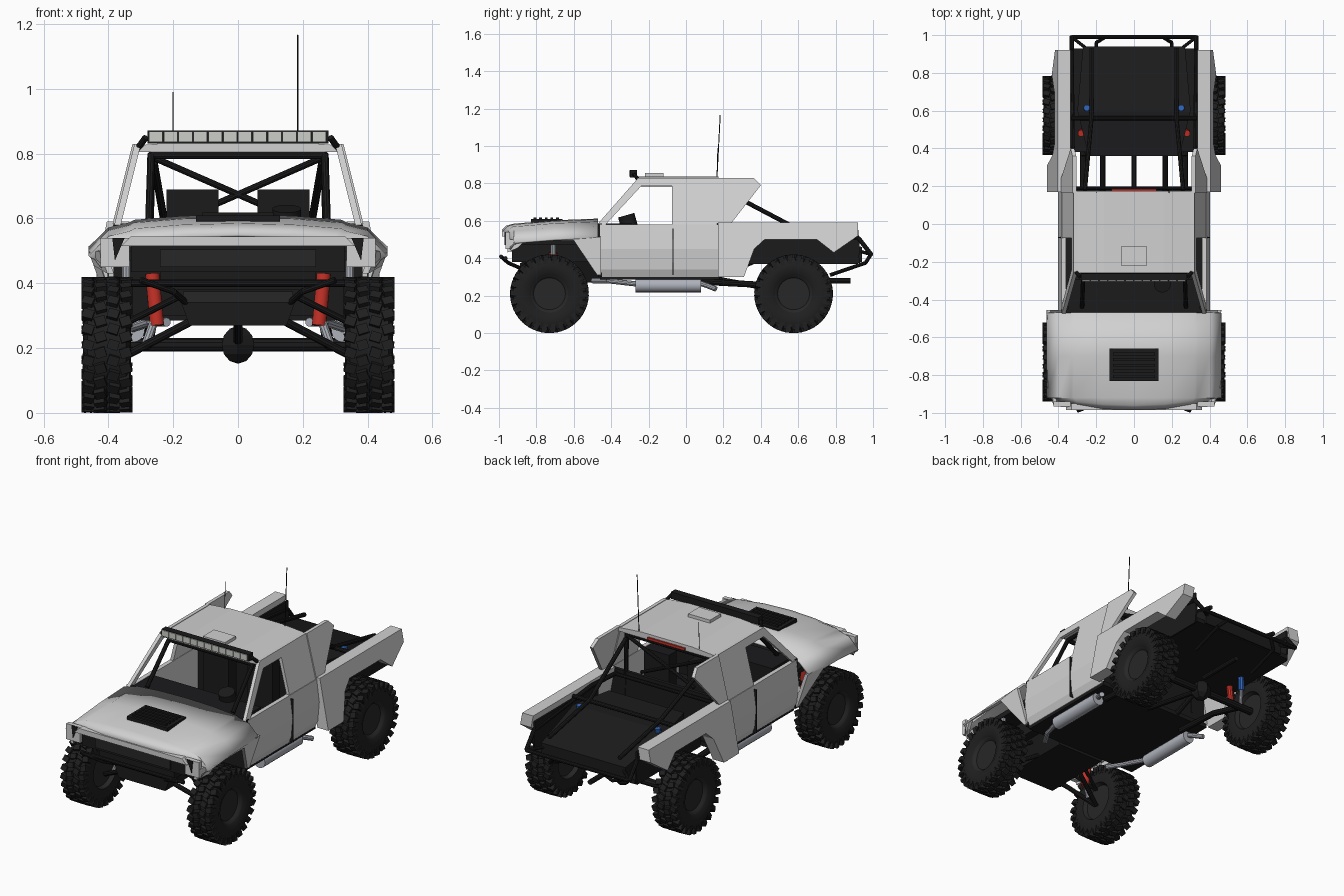
import bpy, bmesh, math
from mathutils import Vector, Matrix

if "Cube" in bpy.data.objects:
    bpy.data.objects.remove(bpy.data.objects["Cube"])


def material(name, r, g, b):
    m = bpy.data.materials.new(name)
    m.use_nodes = True
    m.diffuse_color = (r, g, b, 1)
    m.node_tree.nodes["Principled BSDF"].inputs["Base Color"].default_value = (r, g, b, 1)
    return m


BODY = material("body grey white", .64, .64, .64)
BLACK = material("black", .011, .011, .012)
RUBBER = material("tyre rubber", .014, .014, .014)
RIM = material("dark rim", .02, .02, .021)
SILVER = material("silver metal", .42, .44, .49)
RED = material("red", .55, .03, .02)
BLUE = material("blue", .03, .13, .5)
LENS = material("lamp lens", .6, .62, .58)


def finish(name, bm, mats, mirror=False, smooth=False):
    bmesh.ops.recalc_face_normals(bm, faces=bm.faces)
    me = bpy.data.meshes.new(name)
    bm.to_mesh(me)
    bm.free()
    for m in mats:
        me.materials.append(m)
    ob = bpy.data.objects.new(name, me)
    bpy.context.collection.objects.link(ob)
    if smooth:
        bpy.ops.object.select_all(action='DESELECT')
        ob.select_set(True)
        bpy.context.view_layer.objects.active = ob
        bpy.ops.object.shade_smooth_by_angle(angle=math.radians(35))
    if mirror:
        ob.modifiers.new("Mirror", 'MIRROR').use_mirror_merge = False
    return ob


def solid(name, ring_a, ring_b, mat, mirror=False):
    # closed solid between two matching outlines
    bm = bmesh.new()
    a = [bm.verts.new(p) for p in ring_a]
    b = [bm.verts.new(p) for p in ring_b]
    bm.faces.new(a)
    bm.faces.new(b)
    for i in range(len(a)):
        j = (i + 1) % len(a)
        bm.faces.new((a[i], a[j], b[j], b[i]))
    return finish(name, bm, [mat], mirror)


def sheet(name, outline, x_at, t, mat):
    # mirrored side panel from a (y, z) outline
    return solid(name, [(x_at(y, z), y, z) for y, z in outline],
                 [(x_at(y, z) - t, y, z) for y, z in outline], mat, True)


def prism(name, outline, y0, y1, mat, mirror=False):
    # (x, z) outline pulled along y
    return solid(name, [(x, y0, z) for x, z in outline], [(x, y1, z) for x, z in outline], mat, mirror)


def box(name, x0, x1, y0, y1, z0, z1, mat, mirror=False):
    return prism(name, [(x0, z0), (x1, z0), (x1, z1), (x0, z1)], y0, y1, mat, mirror)


def tube(name, pts, r, mat, mirror=False, n=10):
    bm = bmesh.new()
    for p, q in zip(pts, pts[1:]):
        p, q = Vector(p), Vector(q)
        d = q - p
        m = Matrix.Translation((p + q) / 2) @ d.to_track_quat('Z', 'Y').to_matrix().to_4x4()
        bmesh.ops.create_cone(bm, cap_ends=True, segments=n, radius1=r, radius2=r, depth=d.length, matrix=m)
    return finish(name, bm, [mat], mirror, True)


# Wheels: spun carcass with dished rim and rows of tread lugs
def wheel(name, y):
    bm = bmesh.new()
    prof = [(.045, 0), (.045, .085), (.062, .1), (.066, .112), (.074, .13), (.074, .165), (.06, .195),
            (-.06, .195), (-.074, .165), (-.068, .11), (-.045, .1), (-.045, 0)]
    vs = [bm.verts.new((x, 0, r)) for x, r in prof]
    es = [bm.edges.new(e) for e in zip(vs, vs[1:])]
    bmesh.ops.spin(bm, geom=vs + es, cent=(0, 0, 0), axis=(1, 0, 0), angle=math.tau, steps=40)
    bmesh.ops.remove_doubles(bm, verts=bm.verts, dist=.0005)
    for f in bm.faces:
        c = f.calc_center_median()
        f.material_index = 1 if math.hypot(c.y, c.z) < .105 else 0
    count = 26
    for i in range(count):
        for k, x in enumerate((-.058, -.02, .02, .058)):
            ang = math.tau * (i + .5 * (k % 2)) / count
            outer = abs(x) > .04
            m = (Matrix.Rotation(ang, 4, 'X') @ Matrix.Translation((x, 0, .194))
                 @ Matrix.Rotation(.3 if k % 2 else -.3, 4, 'Z')
                 @ Matrix.Diagonal((.034, .03, .032 if not outer else .03, 1)))
            bmesh.ops.create_cube(bm, size=1, matrix=m)
            if outer:
                m = (Matrix.Rotation(ang, 4, 'X') @ Matrix.Translation((math.copysign(.07, x), 0, .178))
                     @ Matrix.Diagonal((.01, .024, .034, 1)))
                bmesh.ops.create_cube(bm, size=1, matrix=m)
    bmesh.ops.translate(bm, verts=bm.verts, vec=(.405, y, .21))
    finish(name, bm, [RUBBER, RIM], True, True)


wheel("front_wheels", -.73)
wheel("rear_wheels", .575)

# Crowned hood and fender tops as one lofted skin
bm = bmesh.new()
cols = [(0, 0), (.17, -.004), (.32, -.016), (.335, -.024), (.40, -.04), (.462, -.1)]
cols = [(-x, d) for x, d in cols[:0:-1]] + cols
rows = [(-.985, .55, .92), (-.96, .575, .96), (-.92, .585, 1), (-.7, .603, 1), (-.47, .612, 1)]
grid = [[bm.verts.new((x * w, y + .04 * (abs(x) / .46) ** 2 * (y < -.95), z + d)) for x, d in cols]
        for y, z, w in rows]
for r0, r1 in zip(grid, grid[1:]):
    for i in range(len(cols) - 1):
        bm.faces.new((r0[i], r0[i + 1], r1[i + 1], r1[i]))
hood = finish("hood_and_fender_tops", bm, [BODY], False, True)
hood.modifiers.new("Thickness", 'SOLIDIFY').thickness = .012

# Fender sides, cut by the wheel arch and tucked in below
sheet("front_fender_side", [(-.955, .43), (-.9, .455), (-.86, .495), (-.6, .495), (-.475, .31), (-.455, .31),
                            (-.455, .515), (-.955, .5)],
      lambda y, z: (.462 if y > -.94 else .428) - max(0, .5 - z) * .36, .02, BODY)
box("fender_nose", .335, .425, -.965, -.94, .45, .54, BODY, True)
prism("headlight_pocket", [(.35, .54), (.388, .54), (.38, .47)], -.97, -.962, BLACK, True)
prism("nose_lip", [(-.36, .515), (.36, .515), (.33, .545), (-.33, .545)], -.985, -.95, BODY)
box("grille", -.33, .33, -.955, -.93, .435, .52, BLACK)
box("grille_slot", -.24, .24, -.965, -.952, .45, .505, RIM)
box("hood_vent", -.13, .13, -.83, -.66, .59, .61, BLACK)
for i in range(5):
    box("vent_louvre", -.11, .11, -.815 + i * .03, -.8 + i * .03, .605, .618, BLACK)

# Engine bay, front skid plate and chassis floor
box("engine_bay", -.24, .24, -.93, -.46, .38, .55, BLACK)
box("bay_shelf", .24, .36, -.9, -.46, .47, .5, BLACK, True)
prism("front_skid", [(-.19, .38), (-.15, .27), (.15, .27), (.19, .38)], -.88, -.46, BLACK)
box("skid_slot", -.17, .17, -.887, -.88, .34, .375, RIM)
box("cab_floor", -.37, .37, -.46, .18, .285, .31, BLACK)
box("firewall", -.385, .385, -.47, -.45, .3, .585, BLACK)
box("cab_bulkhead", -.37, .37, .15, .17, .3, .58, BLACK)

# Cab: bulged door skins, window frame, sail panels, roof
prism("door_and_sill", [(.375, .3), (.392, .34), (.402, .45), (.385, .58), (.36, .58), (.36, .3)],
      -.46, .17, BODY, True)
box("door_seam", .38, .4035, -.073, -.068, .31, .56, BLACK, True)


def cab_x(y, z):
    return .382 - (z - .58) * .25


sheet("window_frame", [(-.475, .58), (-.255, .83), (.165, .83), (.165, .58), (-.075, .58), (-.075, .785),
                       (-.24, .785), (-.43, .58)], cab_x, .02, BODY)
sheet("sail_panel", [(.165, .83), (.36, .83), (.4, .79), (.24, .585), (.165, .585)],
      lambda y, z: cab_x(y, z) + .006, .02, BODY)
prism("roof", [(-.318, .805), (-.305, .826), (-.16, .838), (.16, .838), (.305, .826), (.318, .805)],
      -.26, .175, BODY)
box("roof_scoop", -.07, .07, -.22, -.12, .835, .856, BODY)
box("brake_light", -.12, .12, .175, .184, .808, .822, RED)

# Cab interior
box("dashboard", -.35, .35, -.45, -.29, .45, .585, BLACK)
box("seat_base", .06, .22, -.2, .06, .31, .42, BLACK, True)
box("seat_back", .06, .22, .0, .07, .4, .69, BLACK, True)
tube("steering_column", [(.15, -.33, .56), (.15, -.27, .59)], .01, BLACK)
tube("steering_wheel", [(.15, -.32, .63), (.15, -.3, .56)], .045, BLACK, n=14).scale = (1, 1, 1)

# Roll cage
tube("cage_front_post", [(.275, -.44, .59), (.268, -.25, .795), (.268, .16, .795), (.275, .16, .35)], .012, BLACK, True)
tube("cage_cross", [(.265, .165, .79), (-.17, .165, .6)], .01, BLACK, True)
tube("cage_rear_brace", [(.26, .18, .775), (.225, .56, .575), (.225, .93, .5)], .012, BLACK, True)
for y in (-.25, .16):
    tube("cage_roof_bar", [(-.268, y, .795), (.268, y, .795)], .012, BLACK)

# Light bar and antennas
box("light_bar", -.28, .28, -.3, -.262, .832, .872, BLACK)
for i in range(12):
    x = -.275 + i * .0459
    box("light_bar_lens", x, x + .042, -.305, -.299, .836, .869, LENS)
tube("light_bar_mount", [(.285, -.28, .85), (.31, -.25, .815)], .01, BLACK, True)
tube("tall_antenna", [(.185, .165, .82), (.185, .183, 1.167)], .0025, BLACK)
tube("short_antenna", [(-.2, .165, .82), (-.2, .168, .99)], .0015, BLACK)

# Bedsides with arch cut-out, dark liners and bed tray
sheet("bedside", [(.17, .3), (.31, .3), (.365, .45), (.42, .5), (.7, .5), (.79, .43), (.92, .52), (.92, .59), (.17, .59)],
      lambda y, z: .405 + (.59 - z) * .19, .07, BODY)
sheet("bed_liner", [(.34, .37), (.92, .37), (.93, .45), (.92, .56), (.34, .56)], lambda y, z: .332, .01, BLACK)
solid("bed_tray", [(x * .8, .36, z) for x, z in ((-.3, .44), (.3, .44), (.3, .55), (-.3, .55))],
      [(x, .6, z) for x, z in ((-.3, .42), (.3, .42), (.3, .545), (-.3, .545))], BLACK)
solid("bed_tray_tail", [(x, .6, z) for x, z in ((-.3, .42), (.3, .42), (.3, .545), (-.3, .545))],
      [(x * .9, .94, z) for x, z in ((-.3, .38), (.3, .38), (.3, .46), (-.3, .46))], BLACK)
box("bed_underside", -.325, .325, .38, .93, .375, .4, BLACK)
tube("bed_rail", [(.32, .18, .56), (.325, .4, .57), (.33, .92, .51), (.33, .99, .42)], .012, BLACK, True)
tube("bed_crossbar", [(-.33, .56, .57), (.33, .56, .57)], .012, BLACK)
tube("chassis_rail", [(.165, .16, .3), (.165, .4, .4)], .015, BLACK, True)
tube("bed_front_crossbar", [(-.32, .19, .56), (.32, .19, .56)], .01, BLACK)

# Bumpers
tube("rear_bumper_bar", [(-.33, .99, .42), (.33, .99, .42)], .011, BLACK)
tube("rear_bumper_stay", [(.33, .99, .42), (.24, .92, .44)], .009, BLACK, True)
tube("rear_lower_stay", [(.16, .985, .415), (.2, .96, .375), (.2, .77, .31)], .01, BLACK, True)
tube("rear_hitch", [(.0, .6, .28), (0, .88, .28)], .014, BLACK)
tube("front_bumper_bar", [(-.33, -.965, .4), (.33, -.965, .4)], .011, BLACK)
tube("front_bumper_stay", [(.3, -.99, .41), (.2, -.95, .375), (.16, -.87, .34)], .01, BLACK, True)

# Suspension and axles
tube("front_shock_body", [(.265, -.71, .43), (.25, -.72, .27)], .022, RED, True, 14)
tube("front_shock_rod", [(.345, -.71, .5), (.345, -.71, .42)], .014, SILVER, True)
tube("front_shock_foot", [(.26, -.72, .28), (.285, -.73, .21)], .014, SILVER, True)
tube("front_lower_arm", [(.14, -.8, .285), (.34, -.73, .18), (.14, -.64, .285)], .013, BLACK, True)
tube("front_upper_arm", [(.18, -.78, .36), (.34, -.73, .28), (.18, -.66, .36)], .01, BLACK, True)
tube("rear_axle", [(-.37, .575, .21), (.37, .575, .21)], .021, BLACK)
bm = bmesh.new()
bmesh.ops.create_uvsphere(bm, u_segments=6, v_segments=6, radius=.058, matrix=Matrix.Translation((0, .575, .21)))
finish("rear_differential", bm, [BLACK])
tube("drive_shaft", [(0, .1, .3), (0, .55, .22)], .014, BLACK)
tube("rear_trailing_arm", [(.27, .08, .275), (.27, .36, .26), (.28, .57, .21)], .017, BLACK, True)
tube("rear_blue_shock", [(.25, .615, .56), (.27, .6, .3)], .017, BLUE, True)
tube("rear_red_shock", [(.28, .48, .44), (.28, .5, .27)], .018, RED, True)
tube("rear_shock_foot", [(.27, .6, .3), (.28, .58, .21)], .01, SILVER, True)

# Exhausts
tube("exhaust_muffler", [(.325, -.27, .255), (.325, .08, .255)], .037, SILVER, True, 18)
tube("exhaust_front_pipe", [(.22, -.5, .28), (.27, -.42, .28), (.325, -.26, .262)], .014, SILVER, True)
tube("exhaust_tail_pipe", [(.325, .08, .265), (.34, .11, .255), (.365, .16, .235)], .014, SILVER, True)
